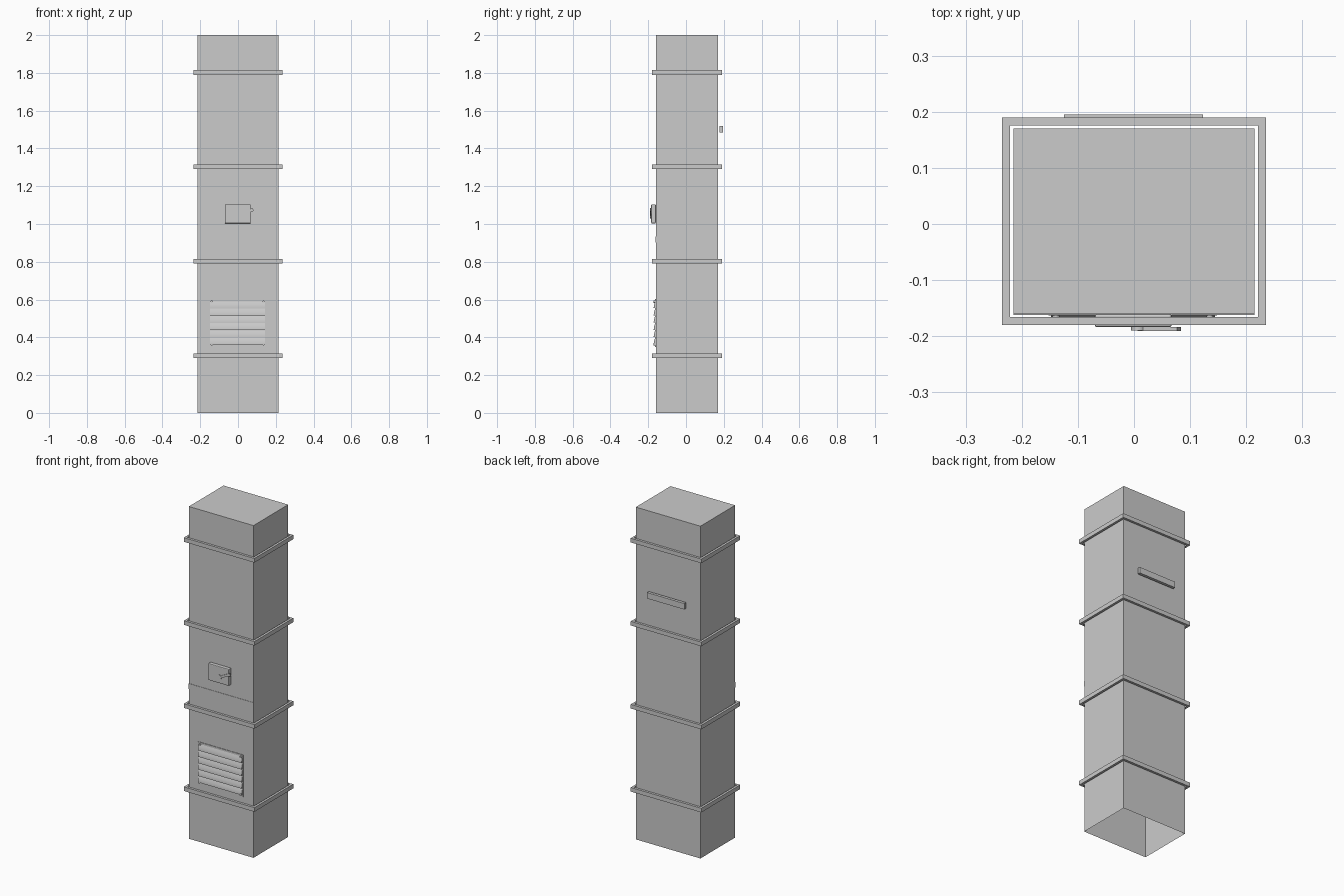
import bpy, bmesh, math
from mathutils import Vector

if "Cube" in bpy.data.objects:
    bpy.data.objects.remove(bpy.data.objects["Cube"])

GREY = bpy.data.materials.new("sheet_metal_grey")
GREY.diffuse_color = (0.6, 0.6, 0.6, 1)
GREY.use_nodes = True
GREY.node_tree.nodes["Principled BSDF"].inputs["Base Color"].default_value = GREY.diffuse_color

X0, X1, Y0, Y1 = -0.215, 0.215, -0.16, 0.17   # duct footprint


def finish(name, bm):
    bmesh.ops.recalc_face_normals(bm, faces=bm.faces)
    me = bpy.data.meshes.new(name)
    bm.to_mesh(me)
    bm.free()
    me.materials.append(GREY)
    ob = bpy.data.objects.new(name, me)
    bpy.context.collection.objects.link(ob)
    return ob


def box_bm(x0, x1, y0, y1, z0, z1):
    bm = bmesh.new()
    bmesh.ops.create_cube(bm, size=1)
    for v in bm.verts:
        v.co = Vector(((x0 + x1) / 2 + v.co.x * (x1 - x0),
                       (y0 + y1) / 2 + v.co.y * (y1 - y0),
                       (z0 + z1) / 2 + v.co.z * (z1 - z0)))
    return bm


def box(name, *dims):
    return finish(name, box_bm(*dims))


def prism(name, pts, vec):
    """Extrude a closed outline of 3D points along vec."""
    bm = bmesh.new()
    face = bm.faces.new([bm.verts.new(p) for p in pts])
    ext = bmesh.ops.extrude_face_region(bm, geom=[face])
    bmesh.ops.translate(bm, vec=vec, verts=[g for g in ext["geom"] if isinstance(g, bmesh.types.BMVert)])
    return finish(name, bm)


# duct: thin shell, capped on top, open at the bottom
bm = box_bm(X0, X1, Y0, Y1, 0, 2)
bm.normal_update()
bmesh.ops.delete(bm, geom=[f for f in bm.faces if f.normal.z < -0.5], context="FACES_ONLY")
duct = finish("duct", bm)
# an open shell: make sure the cap points up
if max(duct.data.polygons, key=lambda p: p.center.z).normal.z < 0:
    duct.data.flip_normals()

# flange rings around the duct joints
for i, z in enumerate((0.3025, 0.8025, 1.3025, 1.8025)):
    bm = box_bm(X0 - 0.02, X1 + 0.02, Y0 - 0.02, Y1 + 0.02, z - 0.0125, z + 0.0125)
    bm.normal_update()
    caps = [f for f in bm.faces if abs(f.normal.z) > 0.5]
    bmesh.ops.inset_region(bm, faces=caps, thickness=0.02)
    bmesh.ops.delete(bm, geom=caps, context="FACES")
    finish(f"flange_{i + 1}", bm)

# thin seam strip across the front
box("seam_strip", X0, X1, Y0 - 0.002, Y0 + 0.001, 0.902, 0.935)

# damper control housing with softened edges
house = box("control_housing", -0.07, 0.067, Y0 - 0.024, Y0, 1.003, 1.104)
bev = house.modifiers.new("bevel", "BEVEL")
bev.width, bev.segments = 0.004, 2

# control lever: tapered arm with round pivot
yl = -0.191
a, b = Vector((0.008, 0, 1.043)), Vector((0.08, 0, 1.077))
d = (b - a).normalized()
n = Vector((-d.z, 0, d.x))
arm = [a - n * 0.005, b - n * 0.008, b + n * 0.008, a + n * 0.005]
prism("control_lever", [(p.x, yl, p.z) for p in arm], (0, 0.007, 0))
prism("lever_pivot", [(a.x + 0.013 * math.cos(t * math.tau / 20), yl + 0.001,
                       a.z + 0.013 * math.sin(t * math.tau / 20)) for t in range(20)], (0, 0.008, 0))

# vent grille backing plate
VX0, VX1, VZ0, VZ1 = -0.152, 0.148, 0.35, 0.602
box("vent_plate", VX0, VX1, Y0 - 0.003, Y0, VZ0, VZ1)

# curved louvres: bulging outward toward their lower lip
pitch = 0.0385
for i in range(6):
    top = VZ1 - 0.011 - i * pitch
    h = pitch * 0.94
    prof = [(VX0 + 0.004, Y0 - 0.003 - 0.008 * math.sin(k / 6 * math.pi / 2), top - h * k / 6)
            for k in range(7)]
    prof.append((VX0 + 0.004, Y0 - 0.003, top - h))
    slat = prism(f"louvre_{i + 1}", prof, (VX1 - VX0 - 0.008, 0, 0))
    bpy.context.view_layer.objects.active = slat
    slat.select_set(True)
    bpy.ops.object.shade_smooth_by_angle(angle=math.radians(40))
    slat.select_set(False)

# corner screws of the grille
for i, (x, z) in enumerate((x, z) for x in (VX0 + 0.013, VX1 - 0.013) for z in (VZ0 + 0.013, VZ1 - 0.013)):
    prism(f"vent_screw_{i + 1}", [(x + 0.006 * math.cos(t * math.tau / 12), Y0 - 0.012,
                                   z + 0.006 * math.sin(t * math.tau / 12)) for t in range(12)], (0, 0.010, 0))

# bar on the back
box("back_bar", -0.125, 0.123, 0.178, 0.195, 1.484, 1.52)
